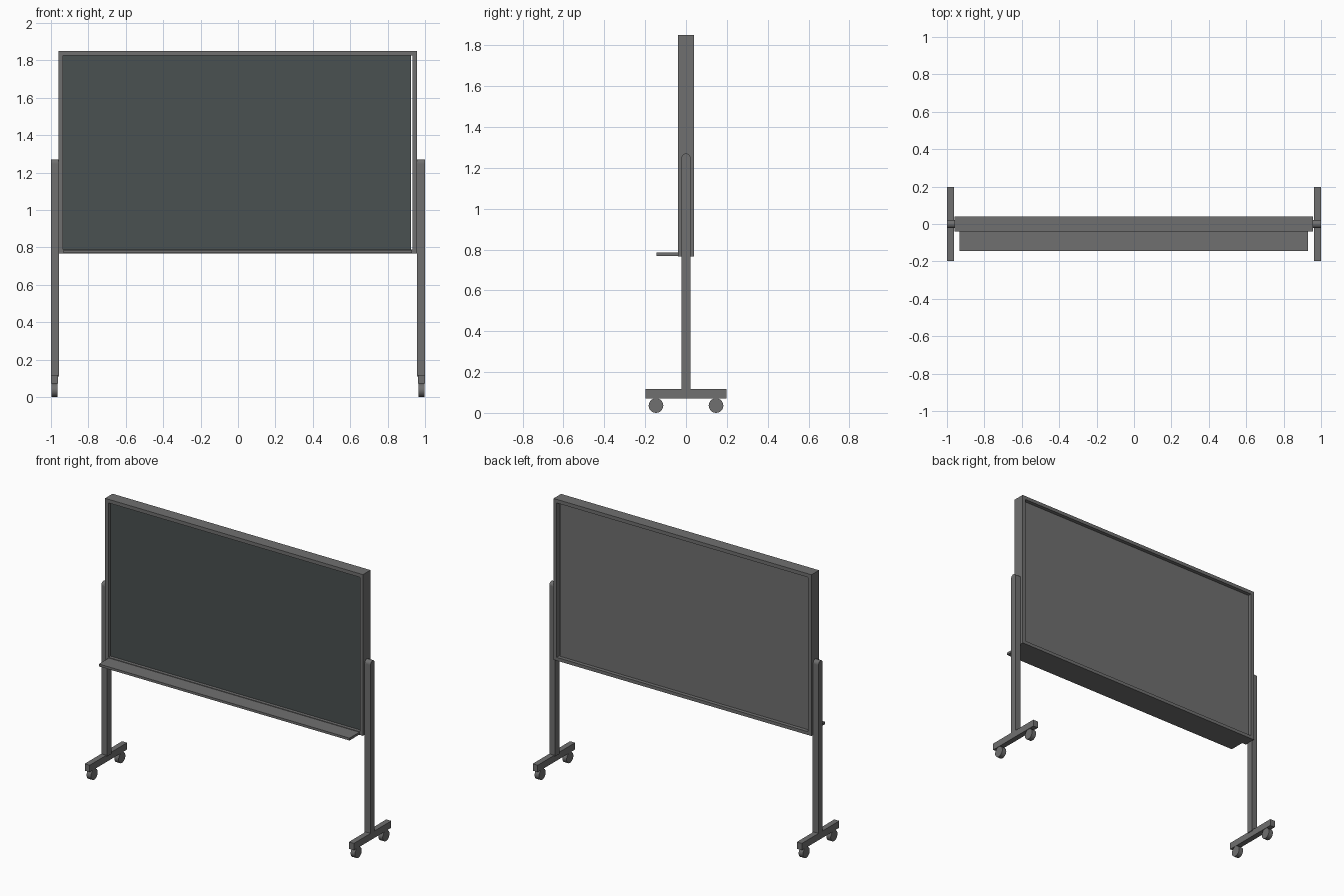
import bpy, bmesh, math
from mathutils import Matrix

if "Cube" in bpy.data.objects:
    bpy.data.objects.remove(bpy.data.objects["Cube"])


def material(name, rgb):
    m = bpy.data.materials.new(name)
    m.diffuse_color = (*rgb, 1)
    m.use_nodes = True
    m.node_tree.nodes["Principled BSDF"].inputs["Base Color"].default_value = m.diffuse_color
    return m


grey = material("grey metal", (0.16, 0.16, 0.16))
slate = material("dark slate", (0.068, 0.082, 0.082))


def finish(name, bm, *mats):
    bmesh.ops.recalc_face_normals(bm, faces=bm.faces)
    me = bpy.data.meshes.new(name)
    bm.to_mesh(me)
    bm.free()
    for m in mats:
        me.materials.append(m)
    ob = bpy.data.objects.new(name, me)
    bpy.context.collection.objects.link(ob)
    return ob


def box(name, x, y, z, *mats):
    bm = bmesh.new()
    bmesh.ops.create_cube(bm, size=1)
    for v in bm.verts:
        v.co = [(a[0] + a[1]) / 2 + c * (a[1] - a[0]) for a, c in zip((x, y, z), v.co)]
    return finish(name, bm, *mats)


# Frame around the board, one ring extruded in depth
X0, X1, Z0, Z1 = -0.96, 0.956, 0.767, 1.85
IX0, IX1, IZ0, IZ1 = -0.936, 0.934, 0.789, 1.826
bm = bmesh.new()
outer = [bm.verts.new((x, -0.04, z)) for x, z in ((X0, Z0), (X1, Z0), (X1, Z1), (X0, Z1))]
inner = [bm.verts.new((x, -0.04, z)) for x, z in ((IX0, IZ0), (IX1, IZ0), (IX1, IZ1), (IX0, IZ1))]
for i in range(4):
    j = (i + 1) % 4
    bm.faces.new((outer[i], outer[j], inner[j], inner[i]))
ext = bmesh.ops.extrude_face_region(bm, geom=bm.faces[:], use_keep_orig=True)
for g in ext["geom"]:
    if isinstance(g, bmesh.types.BMVert):
        g.co.y = 0.04
finish("board_frame", bm, grey)

# Board panel: slate on the front, grey behind, small gap at the right edge
panel = box("board_panel", (-0.937, 0.926), (-0.018, 0.015), (0.788, 1.827), grey, slate)
for p in panel.data.polygons:
    p.material_index = 1 if p.normal.y < -0.5 else 0

# Chalk tray
box("chalk_tray", (-0.932, 0.93), (-0.145, -0.04), (0.769, 0.785), grey)

for side, s in (("left", -1), ("right", 1)):
    xa, xb = sorted((s * 0.957, s * 1.0))
    # Upright post with a rounded top
    r, top = 0.022, 1.27
    pts = [(-r, 0.11), (r, 0.11)]
    pts += [(r * math.cos(a), top - r + r * math.sin(a)) for a in (math.pi * i / 12 for i in range(13))]
    bm = bmesh.new()
    f = bm.faces.new([bm.verts.new((xa, y, z)) for y, z in pts])
    e = bmesh.ops.extrude_face_region(bm, geom=[f], use_keep_orig=True)
    for g in e["geom"]:
        if isinstance(g, bmesh.types.BMVert):
            g.co.x = xb
    finish(side + "_post", bm, grey)
    # Foot bar
    fa, fb = sorted((s * 0.963, s * 1.0))
    box(side + "_foot", (fa, fb), (-0.198, 0.198), (0.071, 0.117), grey)
    # Wheels
    for end, y in (("front", -0.147), ("back", 0.147)):
        bm = bmesh.new()
        bmesh.ops.create_cone(bm, cap_ends=True, segments=20, radius1=0.036, radius2=0.036, depth=0.032,
                              matrix=Matrix.Translation((s * 0.981, y, 0.036)) @ Matrix.Rotation(math.pi / 2, 4, 'Y'))
        w = finish(f"{side}_{end}_wheel", bm, grey)
        for p in w.data.polygons:
            p.use_smooth = len(p.vertices) == 4
        for ed in w.data.edges:
            a, b = (w.data.vertices[i].co for i in ed.vertices)
            ed.use_edge_sharp = abs(a.x - b.x) < 0.001
